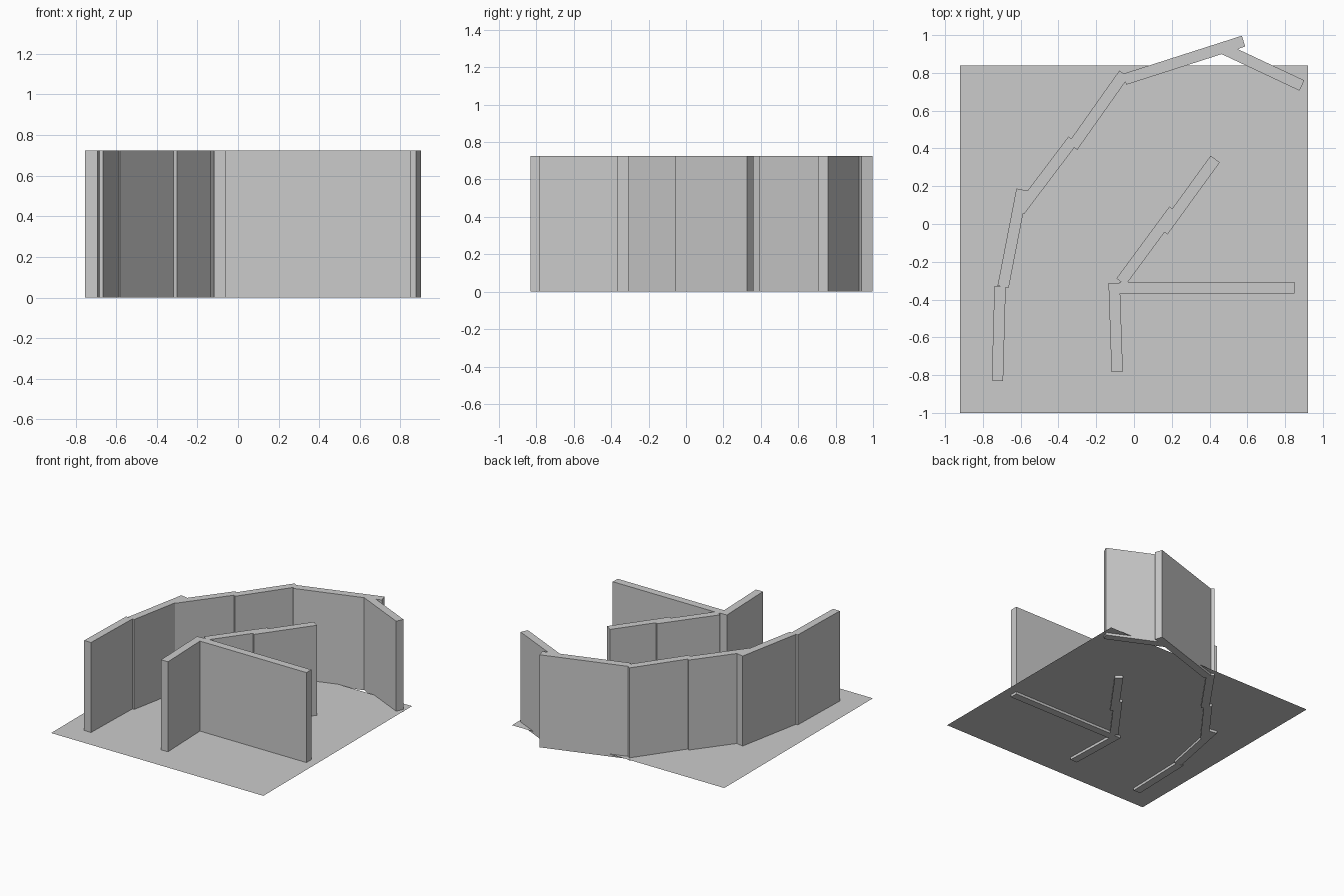
import bpy
import bmesh
from mathutils import Vector

if "Cube" in bpy.data.objects:
    bpy.data.objects.remove(bpy.data.objects["Cube"], do_unlink=True)

HEIGHT = 0.725
THICKNESS = 0.06
FLOOR_Z = 0.02

grey = bpy.data.materials.new("plain_grey")
grey.use_nodes = True
colour = (0.6, 0.6, 0.6, 1)
grey.diffuse_color = colour
grey.node_tree.nodes["Principled BSDF"].inputs["Base Color"].default_value = colour


def outline_object(name, corners, z, height=0):
    """Flat outline, raised into a solid when a height is given."""
    bm = bmesh.new()
    face = bm.faces.new([bm.verts.new((p[0], p[1], z)) for p in corners])
    if height:
        raised = bmesh.ops.extrude_face_region(bm, geom=[face], use_keep_orig=True)
        top = [v for v in raised["geom"] if isinstance(v, bmesh.types.BMVert)]
        bmesh.ops.translate(bm, verts=top, vec=(0, 0, height))
        bmesh.ops.recalc_face_normals(bm, faces=bm.faces)
    mesh = bpy.data.meshes.new(name)
    bm.to_mesh(mesh)
    bm.free()
    mesh.materials.append(grey)
    obj = bpy.data.objects.new(name, mesh)
    bpy.context.collection.objects.link(obj)


def wall(name, start, end):
    """Upright slab along a centre line."""
    a, b = Vector(start), Vector(end)
    along = (b - a).normalized()
    side = Vector((-along.y, along.x)) * THICKNESS / 2
    outline_object(name, [a - side, b - side, b + side, a + side], 0, HEIGHT)


# Thin ground sheet, with the wall feet just passing through it
outline_object("floor", [(-0.92, -1), (0.92, -1), (0.92, 0.84), (-0.92, 0.84)], FLOOR_Z)

# Outer chain of panels, curving from the front right round to the back left
wall("outer_wall_front", (-0.723, -0.83), (-0.709, -0.33))
wall("outer_wall_side", (-0.693, -0.333), (-0.593, 0.182))
wall("outer_wall_lower_diagonal", (-0.606, 0.07), (-0.323, 0.445))
wall("outer_wall_upper_diagonal", (-0.325, 0.41), (-0.053, 0.795))
wall("outer_wall_back", (-0.05, 0.766), (0.58, 0.968))
wall("outer_wall_return", (0.476, 0.927), (0.889, 0.733))

# Inner panels meeting at one corner
wall("inner_wall_front", (-0.089, -0.783), (-0.105, -0.312))
wall("inner_wall_cross", (-0.077, -0.337), (0.85, -0.337))
wall("inner_wall_lower_diagonal", (-0.069, -0.306), (0.212, 0.075))
wall("inner_wall_upper_diagonal", (0.153, -0.038), (0.43, 0.344))
